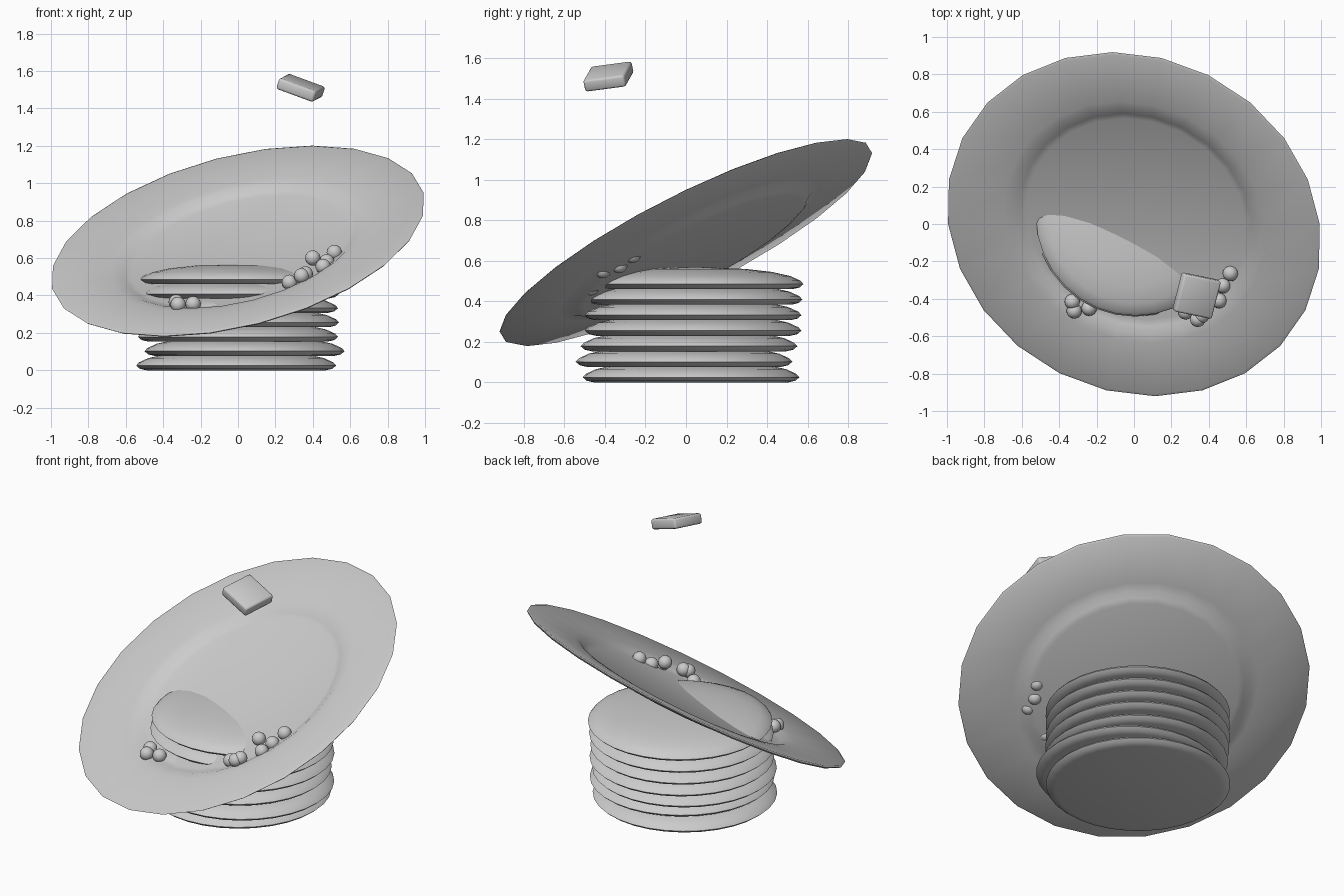
import bpy, bmesh, math
from mathutils import Matrix, Vector

if "Cube" in bpy.data.objects:
    bpy.data.objects.remove(bpy.data.objects["Cube"])


def finish(bm, name, matrix, angle=50):
    bmesh.ops.remove_doubles(bm, verts=bm.verts, dist=1e-5)
    bmesh.ops.recalc_face_normals(bm, faces=bm.faces)
    me = bpy.data.meshes.new(name)
    bm.to_mesh(me)
    bm.free()
    ob = bpy.data.objects.new(name, me)
    bpy.context.collection.objects.link(ob)
    ob.matrix_world = matrix
    bpy.ops.object.select_all(action='DESELECT')
    ob.select_set(True)
    bpy.context.view_layer.objects.active = ob
    bpy.ops.object.shade_smooth_by_angle(angle=math.radians(angle))
    return ob


def lathe(name, profile, segments, matrix):
    bm = bmesh.new()
    verts = [bm.verts.new((r, 0, z)) for r, z in profile]
    edges = [bm.edges.new(p) for p in zip(verts, verts[1:])]
    bmesh.ops.spin(bm, geom=verts + edges, cent=(0, 0, 0), axis=(0, 0, 1),
                   angle=math.tau, steps=segments, use_merge=True)
    return finish(bm, name, matrix)


def tilted(normal, y_hint, location):
    n = Vector(normal).normalized()
    y = Vector(y_hint)
    y = (y - n * y.dot(n)).normalized()
    x = y.cross(n)
    return Matrix.Translation(location) @ Matrix((x, y, n)).transposed().to_4x4()


# Stack of pancakes, each slightly off centre
pancake = [(0, 0), (0.48, 0), (0.515, 0.008), (0.535, 0.025), (0.52, 0.042),
           (0.47, 0.065), (0.38, 0.085), (0.25, 0.1), (0, 0.11)]
offsets = [(-0.01, 0.025), (0.035, -0.01), (0, 0.015), (0.005, 0.035),
           (0, 0.035), (0.005, 0.04), (0.01, 0.045)]
for i, (x, y) in enumerate(offsets):
    lathe(f"pancake_{i + 1}", pancake, 32, Matrix.Translation((x, y, 0.0767 * i)))

# Tilted plate with a sunken well, cutting through the stack
plate = [(0, -0.062), (0.60, -0.062), (0.635, -0.05), (0.67, -0.03), (0.72, -0.022),
         (1.01, 0.008), (1.026, 0.002), (1.015, -0.008), (0.72, -0.036),
         (0.67, -0.046), (0.635, -0.066), (0.60, -0.076), (0, -0.076)]
lathe("plate", plate, 24, tilted((-0.224, -0.443, 0.868), (0, 1, 0), (0, 0, 0.69)))

# Blueberries resting in the well
berries = [(-0.33, -0.415, 0.365), (-0.32, -0.465, 0.352), (-0.24, -0.45, 0.355),
           (0.275, -0.47, 0.47), (0.34, -0.51, 0.505), (0.36, -0.49, 0.515),
           (0.40, -0.36, 0.60), (0.455, -0.41, 0.555), (0.475, -0.33, 0.58),
           (0.515, -0.265, 0.63)]
for i, p in enumerate(berries):
    bm = bmesh.new()
    bmesh.ops.create_uvsphere(bm, u_segments=16, v_segments=10, radius=0.041)
    finish(bm, f"blueberry_{i + 1}", Matrix.Translation(p))

# Butter pat hovering above
bm = bmesh.new()
bmesh.ops.create_cube(bm, size=1)
bmesh.ops.scale(bm, vec=(0.215, 0.21, 0.062), verts=bm.verts)
bmesh.ops.bevel(bm, geom=bm.edges[:], offset=0.012, segments=2, profile=0.5,
                affect='EDGES')
finish(bm, "butter_pat", tilted((0.3, -0.2, 0.93), (0.2, 0.97, 0), (0.335, -0.383, 1.51)))
